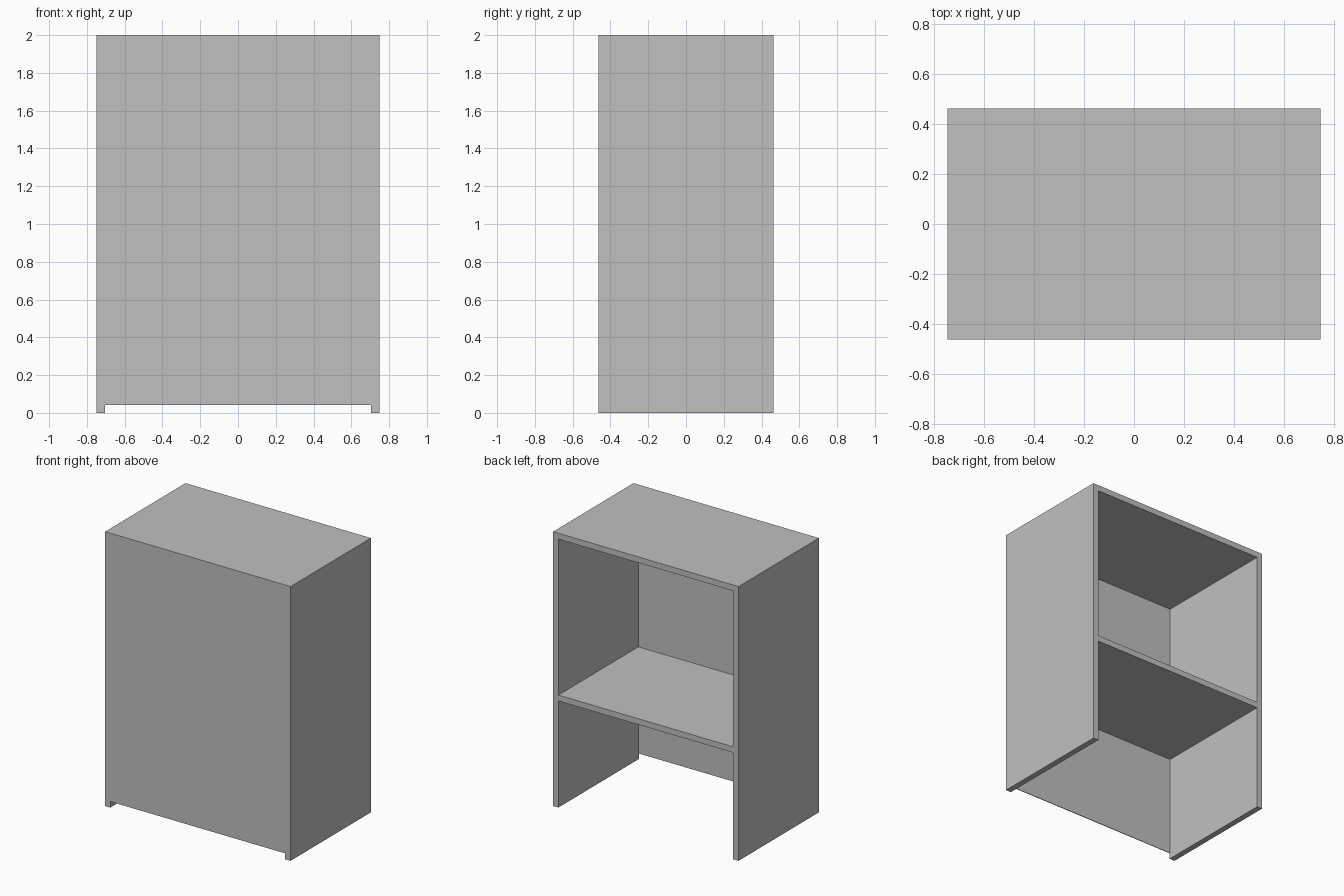
import bpy

if "Cube" in bpy.data.objects:
    bpy.data.objects.remove(bpy.data.objects["Cube"])

# Overall sizes
W, D, H = 1.496, 0.926, 2.0   # width, depth, height
T = 0.043                     # board thickness
P = 0.005                     # thin front panel thickness
INNER = W - 2 * T

grey = bpy.data.materials.new("light grey")
grey.diffuse_color = (0.53, 0.53, 0.52, 1)
grey.use_nodes = True
grey.node_tree.nodes["Principled BSDF"].inputs["Base Color"].default_value = grey.diffuse_color


def board(name, x, y, z):
    """Box spanning the (min, max) ranges on each axis."""
    bpy.ops.mesh.primitive_cube_add(size=1)
    ob = bpy.context.object
    ob.name = name
    for v in ob.data.vertices:
        v.co = [r[0] if c < 0 else r[1] for c, r in zip(v.co, (x, y, z))]
    ob.data.materials.append(grey)
    return ob


full_depth = (-D / 2, D / 2)
inside = (-INNER / 2, INNER / 2)

# Side boards reach the floor and form the feet
for side, s in (("left", -1), ("right", 1)):
    x = sorted((s * INNER / 2, s * W / 2))
    board(side + "_side", x, full_depth, (0, H))

# Top board and middle shelf between the sides
board("top", inside, full_depth, (H - T, H))
board("shelf", inside, (-D / 2 + P, D / 2), (0.777, 0.777 + T))

# Thin front panel, flush with the sides and raised off the floor
board("front_panel", inside, (-D / 2, -D / 2 + P), (T, H - T))
